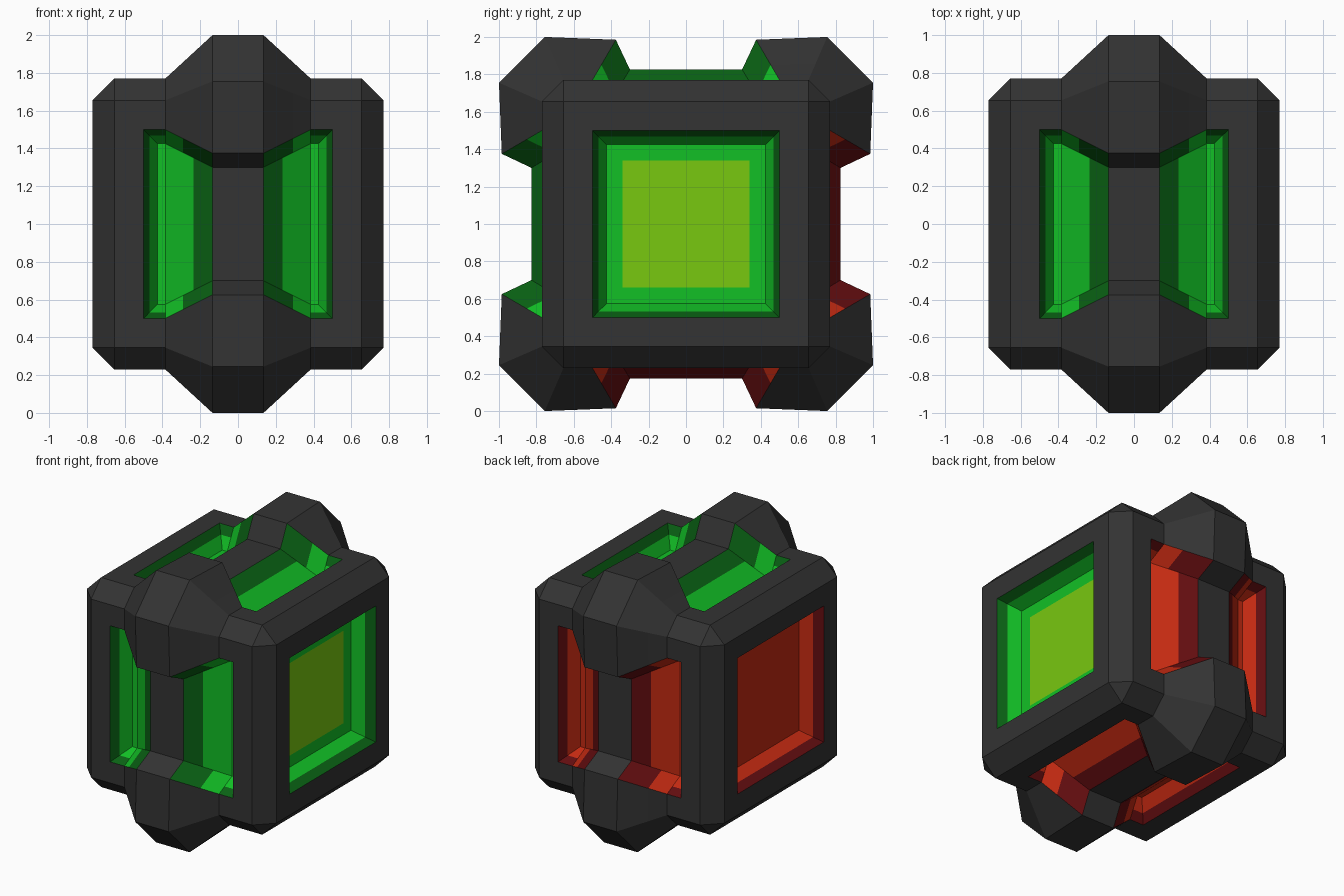
import bpy
import bmesh
from mathutils import Matrix, Vector

cube = bpy.data.objects.get("Cube")
if cube:
    bpy.data.objects.remove(cube, do_unlink=True)


def material(name, rgb):
    mat = bpy.data.materials.new(name)
    mat.use_nodes = True
    mat.diffuse_color = (*rgb, 1)
    mat.node_tree.nodes["Principled BSDF"].inputs["Base Color"].default_value = (*rgb, 1)
    return mat


MATERIALS = [
    material("charcoal", (0.033, 0.033, 0.033)),
    material("bright_green", (0.006, 0.53, 0.019)),
    material("dark_green", (0.003, 0.125, 0.007)),
    material("bright_red", (0.56, 0.023, 0.006)),
    material("dark_red", (0.125, 0.004, 0.005)),
    material("lime", (0.19, 0.58, 0.005)),
]
CHARCOAL, GREEN, DARK_GREEN, RED, DARK_RED, LIME = range(6)
CENTRE = Vector((0, 0, 1))
HALF, CHAMFER, OPENING = 0.77, 0.115, 0.5
FLOOR, FLOOR_HALF = 0.62, 0.425


def is_green(direction):
    """Front, top and left sides are green, the opposite ones red."""
    return direction.x - direction.y + direction.z > 0


def glow(direction, dark):
    if is_green(direction):
        return DARK_GREEN if dark else GREEN
    return DARK_RED if dark else RED


def finish(name, bm):
    bmesh.ops.recalc_face_normals(bm, faces=bm.faces)
    bmesh.ops.translate(bm, verts=bm.verts, vec=CENTRE)
    mesh = bpy.data.meshes.new(name)
    bm.to_mesh(mesh)
    bm.free()
    for mat in MATERIALS:
        mesh.materials.append(mat)
    obj = bpy.data.objects.new(name, mesh)
    bpy.context.collection.objects.link(obj)
    return obj


def loft(name, rings, colour):
    """Skin closed rings; colour(segment, band, face) picks the material."""
    bm = bmesh.new()
    loops = [[bm.verts.new(p) for p in ring] for ring in rings]
    n = len(loops[0])
    for band, (a, b) in enumerate(zip(loops, loops[1:])):
        for i in range(n):
            j = (i + 1) % n
            face = bm.faces.new((a[i], a[j], b[j], b[i]))
            face.material_index = colour(i, band, face)
    bm.faces.new(loops[0])
    bm.faces.new(loops[-1])
    return finish(name, bm)


# Chamfered body with a recessed panel on each side
bm = bmesh.new()
bmesh.ops.create_cube(bm, size=2 * HALF)
bmesh.ops.bevel(bm, geom=bm.edges[:], offset=CHAMFER, segments=1, affect='EDGES')
bm.normal_update()
panels = [f for f in bm.faces if max(abs(c) for c in f.normal) > 0.99]
for panel in panels:
    side = panel.normal.copy()

    def inset(width, depth, index):
        ring = bmesh.ops.inset_individual(
            bm, faces=[panel], thickness=width, depth=depth, use_even_offset=True)
        for face in ring["faces"]:
            face.material_index = index
        panel.normal_update()

    inset(HALF - CHAMFER - OPENING, 0, CHARCOAL)
    inset(0.032, -0.064, glow(side, True))
    inset(OPENING - FLOOR_HALF - 0.032, FLOOR - HALF + 0.064, glow(side, False))
    panel.material_index = glow(side, False)
    if side.x > 0.9:
        inset(FLOOR_HALF - 0.34, 0, GREEN)
        panel.material_index = LIME
finish("body_frame", bm)

# Raised centre bars with sloping coloured flanks
half_profile = [(0.385, FLOOR), (0.235, 0.743), (0.135, 0.826)]
profile = half_profile + [(-x, h) for x, h in reversed(half_profile)]
sides = {"front": Vector((0, -1, 0)), "back": Vector((0, 1, 0)),
         "top": Vector((0, 0, 1)), "bottom": Vector((0, 0, -1))}
for side_name, side in sides.items():
    along = side.cross(Vector((1, 0, 0)))
    rings = [[Vector((x, 0, 0)) + side * h + along * s for x, h in profile]
             for s in (-0.45, 0.45)]

    def bar_colour(i, band, face):
        if i == 2:
            return CHARCOAL
        return glow(side, i in (1, 3))

    loft(side_name + "_bar", rings, bar_colour)

# Faceted lumps clasping the four long edges
outer = [(0.826, 0.30), (0.985, 0.375), (1.0, 0.755)]
inner = [(FLOOR, FLOOR_HALF), (HALF, OPENING), (HALF, HALF - CHAMFER)]
outer += [(b, a) for a, b in reversed(outer)]
inner += [(b, a) for a, b in reversed(inner)]


def section(x):
    t = max(0, (abs(x) - 0.135) / 0.25)
    return [(o[0] + (i[0] - o[0]) * t, o[1] + (i[1] - o[1]) * t)
            for o, i in zip(outer, inner)]


stations = (-0.385, -0.29, -0.135, 0.135, 0.29, 0.385)
for y_name, sy in (("front", -1), ("back", 1)):
    for z_name, sz in (("upper", 1), ("lower", -1)):
        rings = [[Vector((x, sy * a, sz * b)) for a, b in section(x)]
                 for x in stations]

        def lump_colour(i, band, face):
            if band == 2 or i not in (0, 4):
                return CHARCOAL
            side = Vector((0, sy, 0)) if i == 0 else Vector((0, 0, sz))
            return glow(side, band in (1, 3))

        loft(z_name + "_" + y_name + "_lump", rings, lump_colour)
